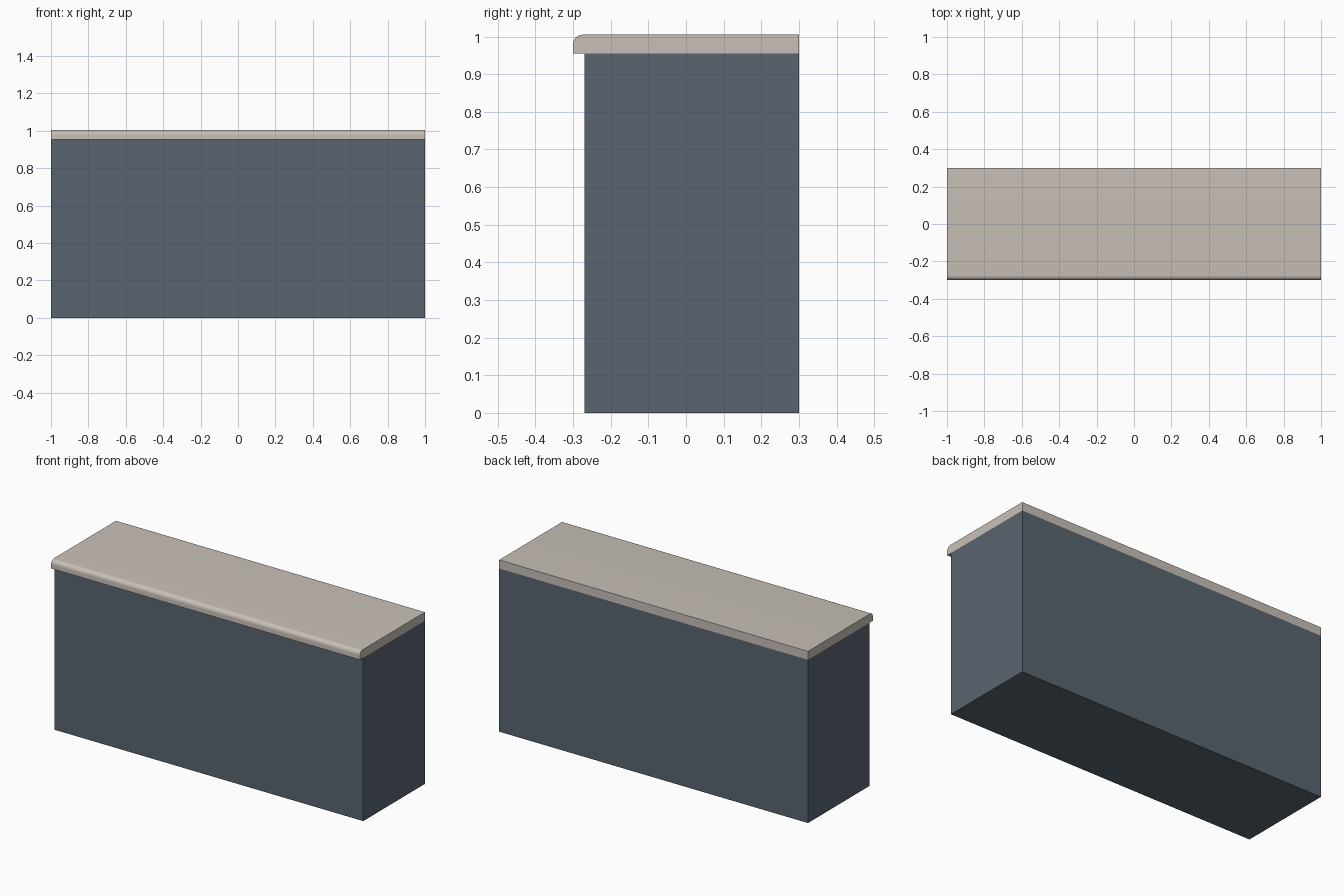
import bpy, bmesh, math

if "Cube" in bpy.data.objects:
    bpy.data.objects.remove(bpy.data.objects["Cube"])


def paint(obj, name, color):
    mat = bpy.data.materials.new(name)
    mat.diffuse_color = color
    mat.use_nodes = True
    mat.node_tree.nodes["Principled BSDF"].inputs["Base Color"].default_value = mat.diffuse_color
    obj.data.materials.append(mat)


def extrude_profile(name, profile, half_length):
    """Extrude a (y, z) outline along x, centred on x = 0."""
    bm = bmesh.new()
    face = bm.faces.new([bm.verts.new((-half_length, y, z)) for y, z in profile])
    ext = bmesh.ops.extrude_face_region(bm, geom=[face])
    moved = [v for v in ext["geom"] if isinstance(v, bmesh.types.BMVert)]
    bmesh.ops.translate(bm, verts=moved, vec=(2 * half_length, 0, 0))
    bmesh.ops.recalc_face_normals(bm, faces=bm.faces)
    mesh = bpy.data.meshes.new(name)
    bm.to_mesh(mesh)
    bm.free()
    obj = bpy.data.objects.new(name, mesh)
    bpy.context.collection.objects.link(obj)
    return obj


FRONT, BACK = -0.30, 0.30
BODY_FRONT, SPLIT, TOP = -0.27, 0.955, 1.005
RADIUS, STEPS = 0.025, 8

# Cabinet body, set back at the front
body = extrude_profile("cabinet_body", [
    (BODY_FRONT, 0), (BACK, 0), (BACK, SPLIT), (BODY_FRONT, SPLIT)], 1.0)
paint(body, "slate_paint", (0.10, 0.13, 0.16, 1))

# Worktop with a rounded upper front edge
arc = []
for i in range(STEPS + 1):
    a = math.pi / 2 * (1 + i / STEPS)
    arc.append((FRONT + RADIUS + RADIUS * math.cos(a),
                TOP - RADIUS + RADIUS * math.sin(a)))
worktop = extrude_profile(
    "worktop", [(FRONT, SPLIT), (BACK, SPLIT), (BACK, TOP)] + arc, 1.0)
paint(worktop, "beige_laminate", (0.58, 0.53, 0.48, 1))

bpy.ops.object.select_all(action='DESELECT')
worktop.select_set(True)
bpy.context.view_layer.objects.active = worktop
bpy.ops.object.shade_smooth_by_angle(angle=math.radians(30))
